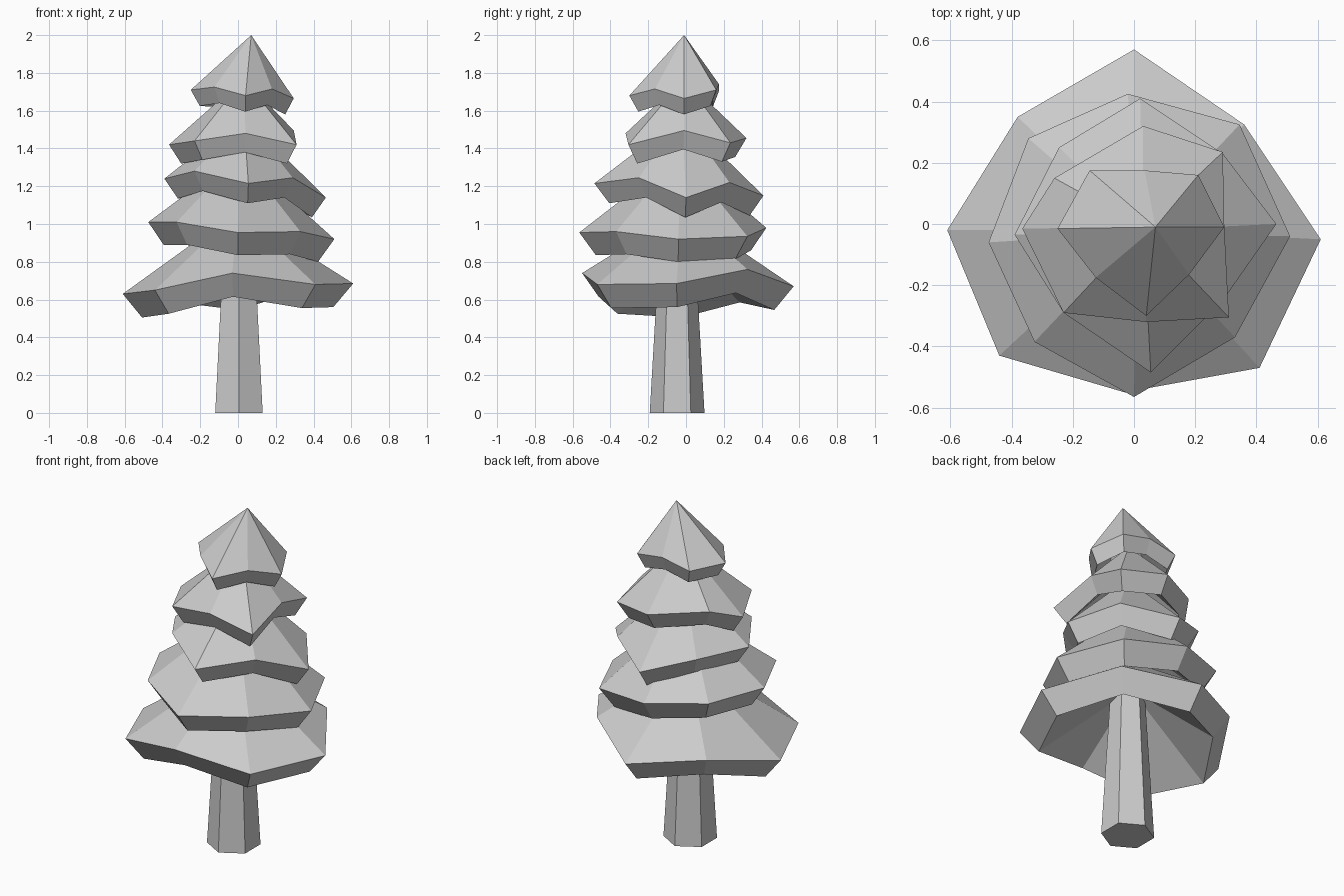
import bpy
import bmesh
from math import cos, sin, tau
from mathutils import Vector

default_cube = bpy.data.objects.get("Cube")
if default_cube:
    bpy.data.objects.remove(default_cube, do_unlink=True)

# One plain grey for the whole tree
grey = bpy.data.materials.new("plain_grey")
grey.use_nodes = True
colour = (0.6, 0.6, 0.6, 1.0)
grey.diffuse_color = colour
shader = next(n for n in grey.node_tree.nodes if n.type == "BSDF_PRINCIPLED")
shader.inputs["Base Color"].default_value = colour


def finish(name, bm):
    """Turn a bmesh into a flat shaded grey object."""
    bmesh.ops.recalc_face_normals(bm, faces=bm.faces)
    mesh = bpy.data.meshes.new(name)
    bm.to_mesh(mesh)
    bm.free()
    mesh.materials.append(grey)
    part = bpy.data.objects.new(name, mesh)
    bpy.context.collection.objects.link(part)
    return part


def ring_pairs(ring):
    return zip(ring, ring[1:] + ring[:1])


def add_fan(bm, ring, tip):
    """Join a ring of vertices to one point with triangles."""
    point = bm.verts.new(tip)
    for a, b in ring_pairs(ring):
        bm.faces.new((a, b, point))


def add_band(bm, lower, upper):
    """Join two rings with quads."""
    for (a, b), (c, d) in zip(ring_pairs(lower), ring_pairs(upper)):
        bm.faces.new((a, b, d, c))


def add_tier(name, tip, drop, rim):
    """Wavy cone of branches: sloped top, tucked-in skirt, hollow underside.
    The rim starts at the front and runs towards +x."""
    bm = bmesh.new()
    tip = Vector(tip)
    middle = sum((Vector(p) for p in rim), Vector()) / len(rim)
    outer, inner = [], []
    for p in rim:
        p = Vector(p)
        tucked = middle.lerp(p, 0.83)
        tucked.z = p.z - drop
        outer.append(bm.verts.new(p))
        inner.append(bm.verts.new(tucked))
    add_fan(bm, outer, tip)
    add_band(bm, inner, outer)
    add_fan(bm, inner, tip - Vector((0, 0, drop * 1.4)))
    return finish(name, bm)


def add_trunk(name, centre, rings, sides=6):
    """Tapered post from (radius, height) rings, with a corner at the front."""
    bm = bmesh.new()
    loops = []
    for radius, height in rings:
        angles = [tau * (i / sides - 0.25) for i in range(sides)]
        loops.append([bm.verts.new((centre[0] + radius * cos(a),
                                    centre[1] + radius * sin(a), height))
                      for a in angles])
    for lower, upper in zip(loops, loops[1:]):
        add_band(bm, lower, upper)
    bm.faces.new(loops[0])
    bm.faces.new(loops[-1])
    return finish(name, bm)


# Trunk
add_trunk("trunk", (0.005, -0.047), [(0.145, 0), (0.093, 0.9)])

# Branch tiers, from the ground up
add_tier("bottom_branches", (0, -0.02, 1.07), 0.125, [
    (-.03, -.55, .74), (.41, -.47, .68), (.61, -.05, .685), (.36, .325, .76),
    (0, .57, .67), (-.38, .35, .71), (-.61, -.02, .63), (-.44, -.43, .65)])

add_tier("lower_branches", (0.01, -0.03, 1.37), 0.12, [
    (0, -.565, .955), (.33, -.37, .96), (.51, -.04, .92), (.345, .325, .935),
    (-.02, .425, .98), (-.345, .28, 1.01), (-.475, -.06, 1.01),
    (-.325, -.385, 1.01)])

add_tier("middle_branches", (0.03, -0.02, 1.57), 0.105, [
    (.055, -.485, 1.215), (.29, -.25, 1.245), (.465, 0, 1.14),
    (.29, .23, 1.22), (.02, .41, 1.15), (-.245, .25, 1.235),
    (-.39, -.035, 1.24), (-.23, -.29, 1.28)])

add_tier("upper_branches", (0.03, -0.01, 1.77), 0.1, [
    (.04, -.32, 1.48), (.31, -.305, 1.42), (.295, -.01, 1.495),
    (.29, .235, 1.43), (.03, .32, 1.455), (-.26, .15, 1.485),
    (-.365, -.015, 1.42), (-.23, -.29, 1.44)])

add_tier("top_branches", (0.07, -0.01, 2), 0.085, [
    (.04, -.3, 1.68), (.18, -.165, 1.715), (.295, -.01, 1.665),
    (.21, .16, 1.71), (.035, .175, 1.74), (-.145, .175, 1.705),
    (-.25, -.015, 1.71), (-.125, -.175, 1.725)])
